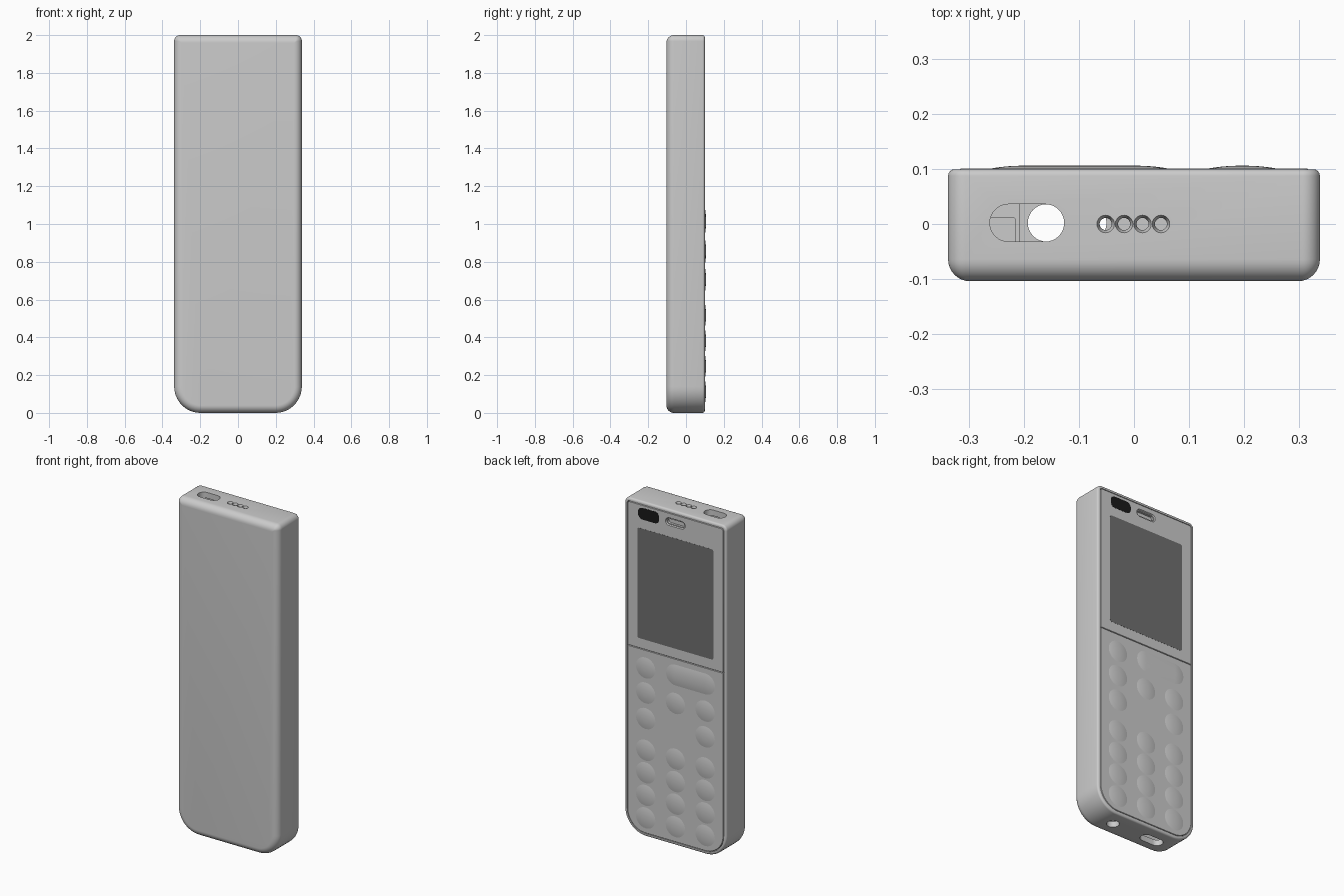
import bpy, bmesh, math

if "Cube" in bpy.data.objects:
    bpy.data.objects.remove(bpy.data.objects["Cube"])


def outline(x0, x1, v0, v1, r_top, r_bot, d=0.0, n=8):
    """Rounded rectangle, inset by d; separate top and bottom corner radii."""
    x0, x1, v0, v1 = x0 + d, x1 - d, v0 + d, v1 - d
    rt, rb = max(r_top - d, 0.003), max(r_bot - d, 0.003)
    corners = [(x1 - rt, v1 - rt, rt, 0), (x0 + rt, v1 - rt, rt, 90),
               (x0 + rb, v0 + rb, rb, 180), (x1 - rb, v0 + rb, rb, 270)]
    pts = []
    for cx, cv, r, start in corners:
        for i in range(n + 1):
            a = math.radians(start + 90 * i / n)
            pts.append((cx + r * math.cos(a), cv + r * math.sin(a)))
    return pts


def loft(name, box, radii, rings, axis='y', n=8):
    """Stack inset outlines along an axis; rings are (inset, position)."""
    bm = bmesh.new()
    loops = []
    for d, t in rings:
        pts = outline(*box, *radii, d, n)
        loops.append([bm.verts.new((u, t, v) if axis == 'y' else (u, v, t)) for u, v in pts])
    for a, b in zip(loops, loops[1:]):
        m = len(a)
        for i in range(m):
            j = (i + 1) % m
            bm.faces.new((a[i], a[j], b[j], b[i]))
    bm.faces.new(loops[0])
    bm.faces.new(loops[-1])
    bmesh.ops.remove_doubles(bm, verts=bm.verts, dist=1e-5)
    bmesh.ops.recalc_face_normals(bm, faces=bm.faces)
    mesh = bpy.data.meshes.new(name)
    bm.to_mesh(mesh)
    bm.free()
    ob = bpy.data.objects.new(name, mesh)
    bpy.context.collection.objects.link(ob)
    return ob


def cut(target, cutters):
    for c in cutters:
        mod = target.modifiers.new("cut", 'BOOLEAN')
        mod.operation, mod.solver, mod.object = 'DIFFERENCE', 'EXACT', c
        bpy.context.view_layer.objects.active = target
        bpy.ops.object.modifier_apply(modifier=mod.name)
        bpy.data.objects.remove(c)


def paint(ob, value):
    mat = bpy.data.materials.new(ob.name)
    mat.diffuse_color = (value, value, value, 1)
    mat.use_nodes = True
    mat.node_tree.nodes["Principled BSDF"].inputs["Base Color"].default_value = mat.diffuse_color
    ob.data.materials.append(mat)


def fillet(r, y, sign, steps):
    """Quarter round between a flat face (at y) and the side wall."""
    angles = [math.pi / 2 * i / steps for i in range(steps + 1)]
    return [(r * (1 - math.sin(a)), y + sign * r * (1 - math.cos(a))) for a in angles]


# Hollow case: rounded front, side walls, thin rim, panel ledge, cavity
FACE = 0.0995
CASE = (-0.338, 0.338, 0.0, 2.0)
RADII = (0.032, 0.14)
rings = fillet(0.04, -0.104, 1, 8)
rings += fillet(0.012, FACE, -1, 4)[::-1]
rings += [(0.018, FACE), (0.018, 0.072), (0.035, 0.072), (0.035, -0.07)]
case = loft("case", CASE, RADII, rings, n=12)

# Openings in the top and bottom ends
cutters = [
    loft("switch_slot_cutter", (-0.262, -0.127, -0.032, 0.036), (0.034, 0.034),
         [(0, 1.94), (0, 2.02)], 'z'),
    loft("charge_slot_cutter", (-0.193, -0.05, -0.032, 0.036), (0.034, 0.034),
         [(0, -0.02), (0, 0.06)], 'z'),
    loft("jack_cutter", (0.115, 0.185, -0.033, 0.037), (0.035, 0.035),
         [(0, -0.02), (0, 0.06)], 'z')]
for i in range(4):
    cx = -0.0515 + i * 0.0335
    cutters.append(loft("grille_cutter", (cx - 0.016, cx + 0.016, -0.016, 0.016), (0.016, 0.016),
                        [(0.005, 1.94), (0.005, 1.988), (0, 2.0), (0, 2.02)], 'z', 5))
cut(case, cutters)

# Parts seen inside the openings
loft("slide_switch", (-0.275, -0.215, -0.05, 0.012), (0.004, 0.004), [(0, 1.88), (0, 1.95)], 'z', 2)
loft("switch_base", (-0.29, -0.208, -0.06, 0.06), (0.004, 0.004), [(0, 1.8), (0, 1.85)], 'z', 2)
loft("jack_socket", (0.12, 0.18, -0.028, 0.032), (0.03, 0.03), [(0, 0.05), (0, 0.25)], 'z')

# Face panels: display half and keypad half
upper = loft("display_panel", (-0.317, 0.317, 1.119, 1.979), (0.014, 0.003),
             [(0, 0.075), (0, 0.099), (0.0015, 0.1005)])
loft("keypad_panel", (-0.317, 0.317, 0.021, 1.116), (0.003, 0.119),
     [(0, 0.075), (0, 0.099), (0.0015, 0.1005)], n=12)

# Earpiece slot and the part inside it
cut(upper, [loft("earpiece_cutter", (-0.065, 0.065, 1.905, 1.951), (0.023, 0.023),
                 [(0.009, 0.06), (0.009, 0.094), (0.004, 0.094), (0, 0.1005), (0, 0.12)])])
loft("earpiece", (-0.07, 0.07, 1.90, 1.956), (0.02, 0.02), [(0, 0.065), (0, 0.08)])

# Screen and camera window
paint(loft("screen", (-0.252, 0.252, 1.178, 1.838), (0.012, 0.012), [(0, 0.095), (0, 0.1012)]), 0.16)
paint(loft("camera_window", (0.107, 0.247, 1.893, 1.963), (0.03, 0.03), [(0, 0.095), (0, 0.1012)]), 0.01)


# Domed keys
def key(x, z, w=0.134, h=0.13):
    r = h / 2
    dome = [(r * 0.97 * i / 7, 0.1 + 0.006 * (1 - (1 - i / 7) ** 2)) for i in range(8)]
    loft("key", (x - w / 2, x + w / 2, z - h / 2, z + h / 2), (r, r), [(0, 0.09)] + dome)


COL = 0.197
key(COL, 1.01)
key(-0.1, 1.02, 0.33)
for x, z in [(COL, 0.86), (0, 0.85), (-COL, 0.857), (COL, 0.707), (-COL, 0.703)]:
    key(x, z)
for row in range(4):
    for x in (COL, 0, -COL):
        key(x, 0.517 - row * 0.135)

# Smooth shading with crisp edges
bpy.ops.object.select_all(action='SELECT')
bpy.context.view_layer.objects.active = case
bpy.ops.object.shade_smooth_by_angle(angle=math.radians(35))
